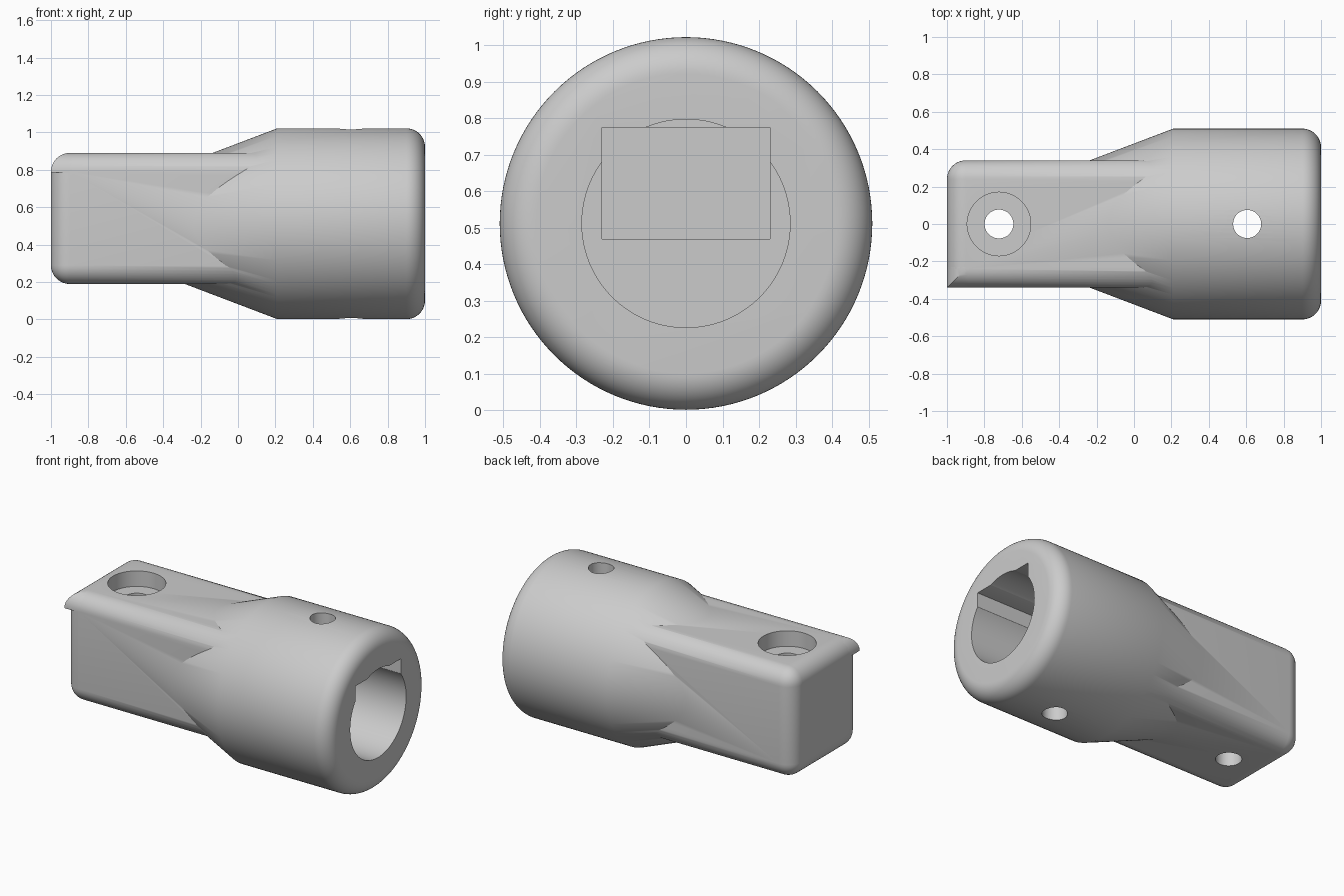
import bpy, bmesh, math
from mathutils import Matrix, Vector

if "Cube" in bpy.data.objects:
    bpy.data.objects.remove(bpy.data.objects["Cube"])

AXIS_Z = 0.512
FILLET = 0.1

grey = bpy.data.materials.new("plain grey")
grey.use_nodes = True
COLOUR = (0.6, 0.6, 0.6, 1)
grey.diffuse_color = COLOUR
grey.node_tree.nodes["Principled BSDF"].inputs["Base Color"].default_value = COLOUR


def finish(name, bm):
    bmesh.ops.recalc_face_normals(bm, faces=bm.faces)
    mesh = bpy.data.meshes.new(name)
    bm.to_mesh(mesh)
    bm.free()
    obj = bpy.data.objects.new(name, mesh)
    mesh.materials.append(grey)
    bpy.context.collection.objects.link(obj)
    return obj


def block(name, low, high, bevel_rule=None):
    """Box between two corners; edges whose midpoint passes the rule are rounded."""
    low, high = Vector(low), Vector(high)
    bm = bmesh.new()
    bmesh.ops.create_cube(bm, size=1)
    for v in bm.verts:
        v.co = Vector([(low[i] + high[i]) / 2 + v.co[i] * (high[i] - low[i]) for i in range(3)])
    if bevel_rule:
        edges = [e for e in bm.edges if bevel_rule((e.verts[0].co + e.verts[1].co) / 2)]
        bmesh.ops.bevel(bm, geom=edges, offset=FILLET, segments=10, profile=0.5, affect='EDGES')
    return finish(name, bm)


def lathe(name, profile, matrix, steps=128):
    """Revolve (along, radius) points round local x, then place with the matrix."""
    bm = bmesh.new()
    rings = []
    for along, radius in profile:
        rings.append([bm.verts.new((along, radius * math.cos(a), radius * math.sin(a)))
                      for a in (2 * math.pi * i / steps for i in range(steps))])
    for a, b in zip(rings, rings[1:]):
        for i in range(steps):
            j = (i + 1) % steps
            bm.faces.new((a[i], a[j], b[j], b[i]))
    bm.faces.new(rings[0])
    bm.faces.new(rings[-1])
    bm.transform(matrix)
    return finish(name, bm)


def combine(target, other, operation):
    mod = target.modifiers.new(operation.lower(), 'BOOLEAN')
    mod.operation = operation
    mod.solver = 'EXACT'
    mod.object = other
    bpy.context.view_layer.objects.active = target
    bpy.ops.object.modifier_apply(modifier=mod.name)
    bpy.data.objects.remove(other)


along_x = Matrix.Translation((0, 0, AXIS_Z))


def upright(x):
    return Matrix.Translation((x, 0, 0)) @ Matrix.Rotation(-math.pi / 2, 4, 'Y')


# Round collar: cone, barrel and rounded rim
R = 0.51
rim = [(1 - FILLET + FILLET * math.sin(t), R - FILLET + FILLET * math.cos(t))
       for t in (math.pi / 2 * i / 12 for i in range(13))]
body = lathe("adapter_body", [(-0.29, 0.32), (0.21, R)] + rim, along_x)

# Square shank, rounded on every edge outside the collar
shank = block("shank", (-1, -0.34, 0.19), (0.2, 0.34, 0.89), lambda m: m.x < 0.19)
combine(body, shank, 'UNION')

# Socket: round bore with a deeper rectangular pocket
combine(body, lathe("bore", [(0.25, 0.285), (1.1, 0.285)], along_x), 'DIFFERENCE')
combine(body, block("pocket", (0, -0.23, 0.47), (1.1, 0.23, 0.775)), 'DIFFERENCE')

# Cross holes and counterbore
for name, x, radius, bottom in (("pin_hole", 0.605, 0.075, -0.1),
                                ("bolt_hole", -0.722, 0.077, -0.1),
                                ("counterbore", -0.722, 0.17, 0.79)):
    hole = lathe(name, [(bottom, radius), (1.2, radius)], upright(x), 64)
    combine(body, hole, 'DIFFERENCE')

# Mitred corner lip over the rounded vertical edge
lip = block("corner_lip", (-1, -0.34, 0.785), (-0.89, -0.23, 0.89),
            lambda m: m.z > 0.88 and (m.x < -0.99 or m.y < -0.33))

for obj in (body, lip):
    bpy.ops.object.select_all(action='DESELECT')
    obj.select_set(True)
    bpy.context.view_layer.objects.active = obj
    bpy.ops.object.shade_smooth_by_angle(angle=math.radians(30))
